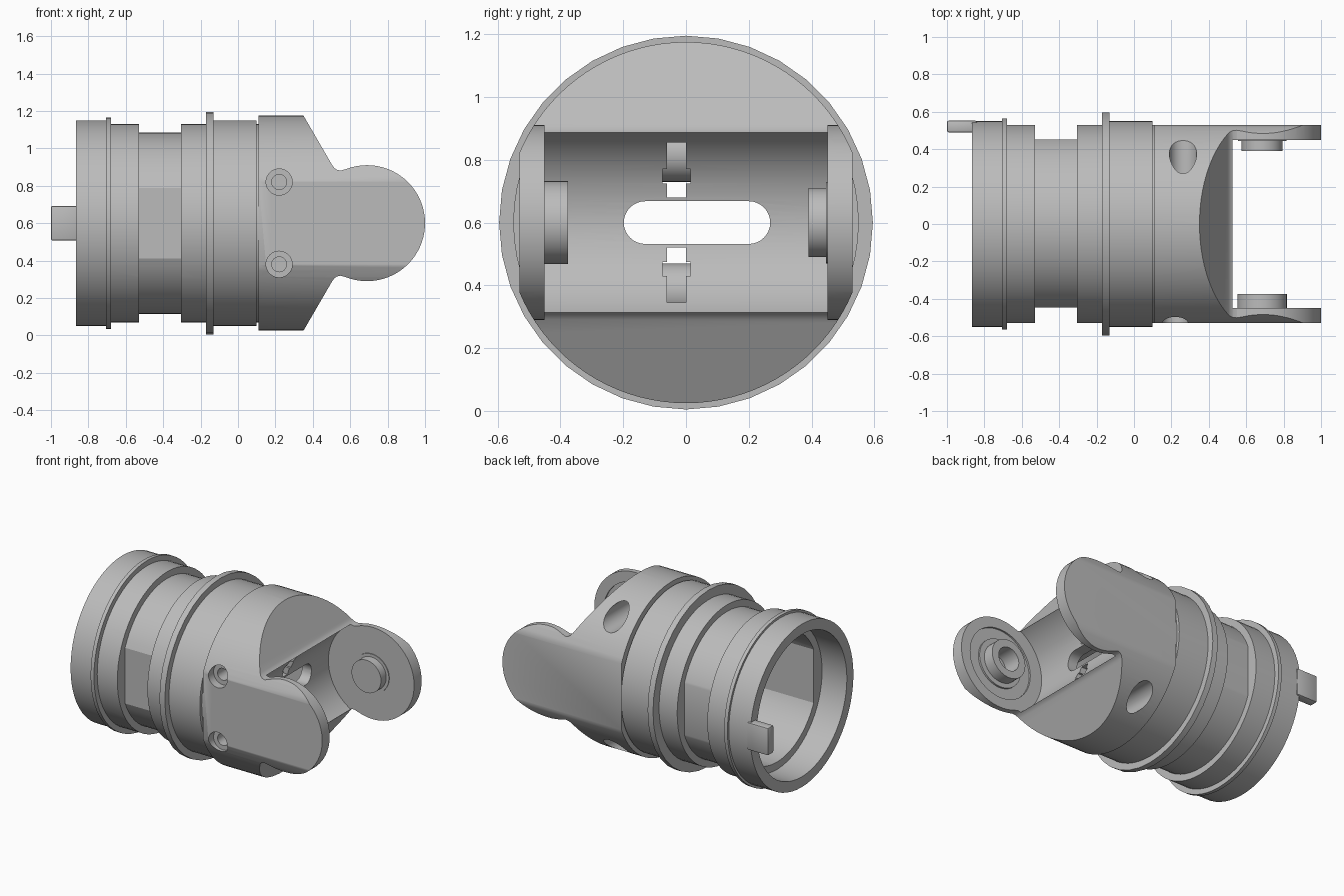
import bpy, bmesh, math
from mathutils import Matrix, Vector

if "Cube" in bpy.data.objects:
    bpy.data.objects.remove(bpy.data.objects["Cube"])

CZ = 0.6          # height of the long axis
PX = 0.69         # pivot position along the axis

grey = bpy.data.materials.new("satin_grey")
grey.use_nodes = True
grey.diffuse_color = (0.5, 0.5, 0.5, 1)
grey.node_tree.nodes["Principled BSDF"].inputs["Base Color"].default_value = (0.5, 0.5, 0.5, 1)


def finish(name, bm):
    bmesh.ops.recalc_face_normals(bm, faces=bm.faces)
    me = bpy.data.meshes.new(name)
    bm.to_mesh(me)
    bm.free()
    me.materials.append(grey)
    ob = bpy.data.objects.new(name, me)
    bpy.context.collection.objects.link(ob)
    return ob


def lathe(name, profile, segs=64):
    """Closed (x, radius) profile turned round the long axis."""
    bm = bmesh.new()
    rings = []
    for i in range(segs):
        a = math.tau * i / segs
        rings.append([bm.verts.new((x, r * math.sin(a), CZ + r * math.cos(a))) for x, r in profile])
    n = len(profile)
    for i in range(segs):
        p, q = rings[i], rings[(i + 1) % segs]
        for j in range(n):
            k = (j + 1) % n
            bm.faces.new((p[j], p[k], q[k], q[j]))
    return finish(name, bm)


def rod(name, axis, start, end, radius, a=0.0, b=0.0, segs=48):
    """Cylinder along x (a=y, b=z offset) or along y (a=x, b=z offset)."""
    mid = (start + end) / 2
    loc = (mid, a, CZ + b) if axis == "x" else (a, mid, CZ + b)
    turn = Matrix.Rotation(math.pi / 2, 4, "Y" if axis == "x" else "X")
    bm = bmesh.new()
    bmesh.ops.create_cone(bm, cap_ends=True, segments=segs, radius1=radius, radius2=radius,
                          depth=abs(end - start), matrix=Matrix.Translation(loc) @ turn)
    return finish(name, bm)


def box(name, x, y, z):
    lo, hi = Vector((x[0], y[0], CZ + z[0])), Vector((x[1], y[1], CZ + z[1]))
    bm = bmesh.new()
    bmesh.ops.create_cube(bm, size=1, matrix=Matrix.Translation((lo + hi) / 2)
                          @ Matrix.Diagonal((*(hi - lo), 1)))
    return finish(name, bm)


def plate(name, outline, y0, y1):
    """(x, z offset) outline extruded across y."""
    bm = bmesh.new()
    face = bm.faces.new([bm.verts.new((x, y0, CZ + z)) for x, z in outline])
    new = bmesh.ops.extrude_face_region(bm, geom=[face])["geom"]
    bmesh.ops.translate(bm, vec=(0, y1 - y0, 0), verts=[v for v in new if isinstance(v, bmesh.types.BMVert)])
    return finish(name, bm)


def boolean(ob, tool, kind="DIFFERENCE"):
    mod = ob.modifiers.new("shape", "BOOLEAN")
    mod.operation, mod.object, mod.solver = kind, tool, "EXACT"
    bpy.context.view_layer.objects.active = ob
    bpy.ops.object.modifier_apply(modifier=mod.name)
    bpy.data.objects.remove(tool)


def bevel(ob, width, segments=2):
    mod = ob.modifiers.new("soft_edge", "BEVEL")
    mod.width, mod.segments = width, segments
    bpy.context.view_layer.objects.active = ob
    bpy.ops.object.modifier_apply(modifier=mod.name)


# Stepped barrel with a wide rear mouth
barrel = lathe("barrel", [
    (-0.865, 0.48), (-0.865, 0.55), (-0.705, 0.55), (-0.705, 0.565), (-0.68, 0.565),
    (-0.68, 0.53), (-0.53, 0.53), (-0.53, 0.485), (-0.305, 0.485), (-0.305, 0.53),
    (-0.15, 0.53), (-0.15, 0.55), (0.1, 0.55), (0.1, 0.53), (0.11, 0.53),
    (0.11, 0.3), (-0.68, 0.3), (-0.68, 0.48)])
bore = rod("bore_cutter", "x", -0.75, 0.2, 0.43, segs=64)
boolean(bore, box("bore_limit", (-1, 1), (-0.39, 0.39), (-1, 1)), "INTERSECT")
boolean(barrel, bore)
for y in ((-0.7, -0.447), (0.453, 0.7)):
    boolean(barrel, box("flat_cutter", (-0.53, -0.305), y, (-0.7, 0.7)))

# Collar around the barrel
collar = lathe("collar", [(-0.17, 0.5), (-0.17, 0.595), (-0.13, 0.595), (-0.13, 0.5)], 36)

# Fork head: side outline trimmed by the round section
half = [(0.11, 0.6), (0.35, 0.6), (0.35, 0.575), (0.505, 0.308), (0.516, 0.294), (0.53, 0.285), (0.55, 0.281)]
steps = 22
start = math.radians(110)
half += [(PX + 0.31 * math.cos(start * (1 - i / steps)), 0.31 * math.sin(start * (1 - i / steps)))
         for i in range(steps + 1)]
outline = half + [(x, -z) for x, z in reversed(half[:-1])]
head = plate("fork_head", outline, -0.53, 0.53)
boolean(head, rod("round_limit", "x", 0, 1.2, 0.575, segs=96), "INTERSECT")

# Throat between the arms
boolean(head, rod("throat_cutter", "y", -0.45, 0.45, 0.33, PX, segs=96))
boolean(head, box("mouth_cutter", (PX, 1.2), (-0.45, 0.45), (-0.33, 0.33)))

# Hollow behind the throat
hollow = rod("hollow_cutter", "x", 0.05, 0.29, 0.43, segs=64)
boolean(hollow, box("hollow_limit", (0, 1), (-0.39, 0.39), (-0.33, 0.33)), "INTERSECT")
boolean(head, hollow)

# Cable slot with round ends, through the web
slot = box("slot_cutter", (0.2, 0.6), (-0.13, 0.2), (-0.068, 0.068))
for y in (-0.13, 0.2):
    boolean(slot, rod("slot_end", "x", 0.2, 0.6, 0.068, y, 0, 32), "UNION")
boolean(head, slot)

for side in (1, -1):
    # Slits in the web, with a wider step
    za, zb = sorted((side * 0.08, side * 0.255))
    boolean(head, box("slit_cutter", (0.2, 0.6), (-0.06, 0), (za, zb)))
    za, zb = sorted((side * 0.125, side * 0.17))
    boolean(head, box("step_cutter", (0.2, 0.6), (-0.075, 0.015), (za, zb)))
    # Screw bosses inside the hollow
    label = "upper" if side > 0 else "lower"
    boss = rod(label + "_screw_boss", "y", -0.42, 0.2, 0.09, 0.22, side * 0.22)
    # Counterbored screw holes in front, blind holes behind
    boolean(head, rod("counterbore", "y", -0.7, -0.475, 0.07, 0.22, side * 0.22))
    for part in (head, boss):
        boolean(part, rod("screw_hole", "y", -0.7, -0.1, 0.04, 0.22, side * 0.22, 32))
    boolean(head, rod("rear_hole", "y", 0.12, 0.7, 0.073, 0.262, side * 0.435))

# Shallow ring recess and hollow pivot on the front arm
recess = rod("recess_cutter", "y", -0.462, -0.4, 0.24, PX)
boolean(recess, rod("recess_core", "y", -0.5, -0.3, 0.165, PX), "DIFFERENCE")
boolean(head, recess)
front_pivot = rod("front_pivot", "y", -0.455, -0.375, 0.132, PX - 0.005)
boolean(front_pivot, rod("pivot_hole", "y", -0.5, -0.3, 0.08, PX - 0.005))
boolean(head, rod("pivot_hole", "y", -0.5, -0.3, 0.08, PX - 0.005))

# Solid pivot pin and its washer on the back arm
back_pivot = rod("back_pivot", "y", 0.39, 0.46, 0.11, PX - 0.005)
washer = rod("back_washer", "y", 0.445, 0.455, 0.13, PX - 0.005)

# Locating tab on the rear rim
tab = box("rear_tab", (-1.0, -0.84), (0.49, 0.553), (-0.093, 0.093))
bevel(tab, 0.01)

# Smooth curved walls while keeping machined edges crisp
bpy.ops.object.select_all(action="DESELECT")
for ob in bpy.context.collection.objects:
    if ob.type == "MESH" and grey.name in ob.data.materials:
        ob.select_set(True)
        bpy.context.view_layer.objects.active = ob
bpy.ops.object.shade_smooth_by_angle(angle=math.radians(25))
